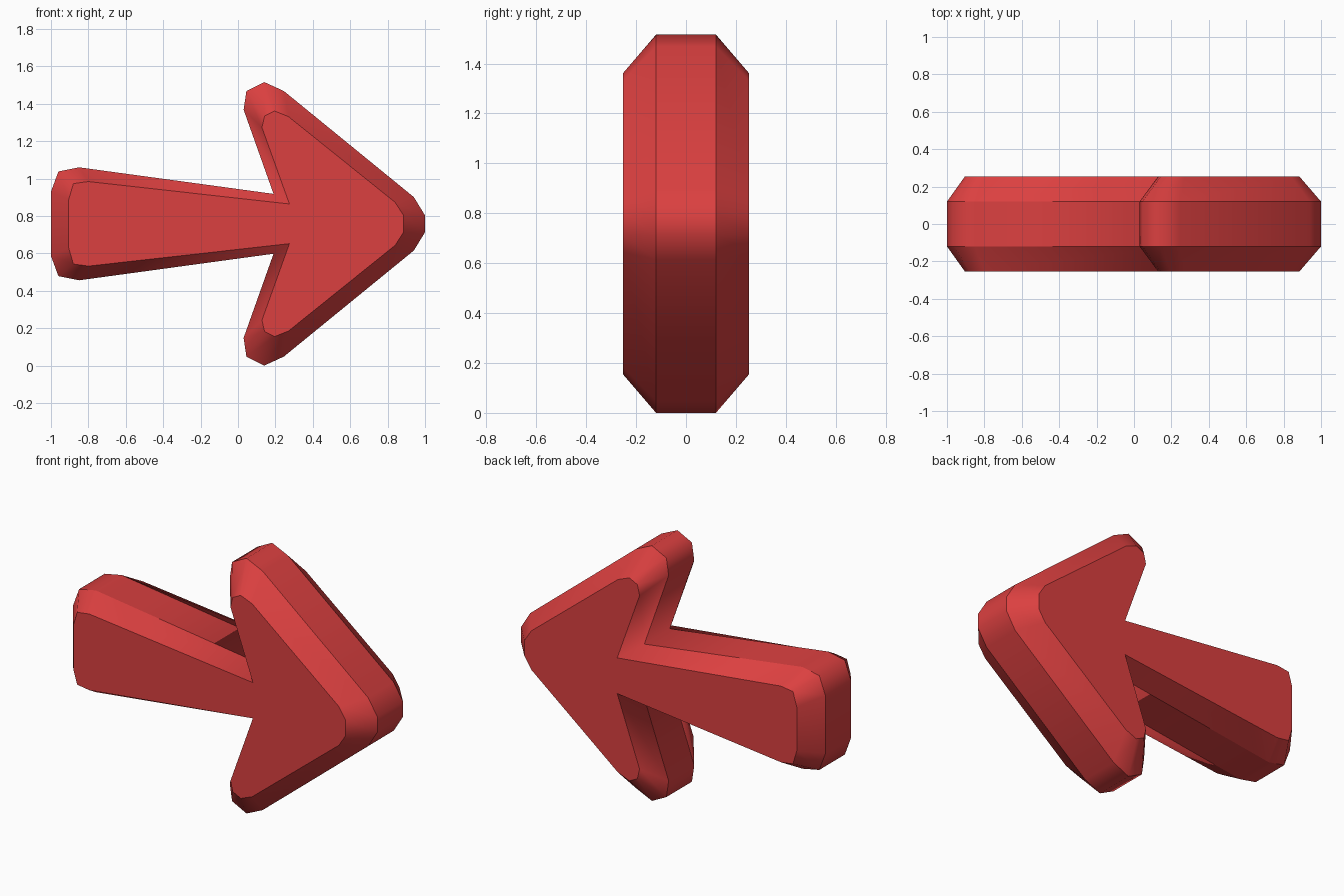
import bpy
import bmesh

cube = bpy.data.objects.get("Cube")
if cube:
    bpy.data.objects.remove(cube, do_unlink=True)

MID = 0.758  # height of the arrow's axis

# Upper half outlines (x, height above axis), from tail to tip
OUTER = [(-1, .172), (-.96, .28), (-.85, .302), (.19, .16), (.03, .61),
         (.045, .71), (.14, .758), (.245, .71), (.94, .143), (1, .045)]
INNER = [(-.905, .13), (-.88, .215), (-.80, .226), (.275, .106), (.128, .515),
         (.142, .576), (.195, .603), (.27, .573), (.84, .115), (.885, .045)]


def ring(bm, half, y):
    """Mirror a half outline about the axis into a closed loop at depth y."""
    loop = half + [(x, -h) for x, h in reversed(half)]
    return [bm.verts.new((x, y, MID + h)) for x, h in loop]


# Red paint
red = bpy.data.materials.new("red")
red.use_nodes = True
colour = (0.71, 0.051, 0.051, 1)
red.diffuse_color = colour
red.node_tree.nodes["Principled BSDF"].inputs["Base Color"].default_value = colour

# Arrow body: four rings joined by a rim and two chamfers
bm = bmesh.new()
rings = [ring(bm, INNER, -.253), ring(bm, OUTER, -.12),
         ring(bm, OUTER, .12), ring(bm, INNER, .253)]
for a, b in zip(rings, rings[1:]):
    for i in range(len(a)):
        j = (i + 1) % len(a)
        bm.faces.new((a[i], a[j], b[j], b[i])).smooth = True

# Flat front and back
bm.faces.new(rings[0])
bm.faces.new(rings[-1])
bmesh.ops.recalc_face_normals(bm, faces=bm.faces)

# Rounded around the outline, crisp between the bands
for loop in rings:
    for i, v in enumerate(loop):
        bm.edges.get((v, loop[i - 1])).smooth = False

mesh = bpy.data.meshes.new("arrow")
bm.to_mesh(mesh)
bm.free()
mesh.materials.append(red)
arrow = bpy.data.objects.new("arrow", mesh)
bpy.context.collection.objects.link(arrow)
